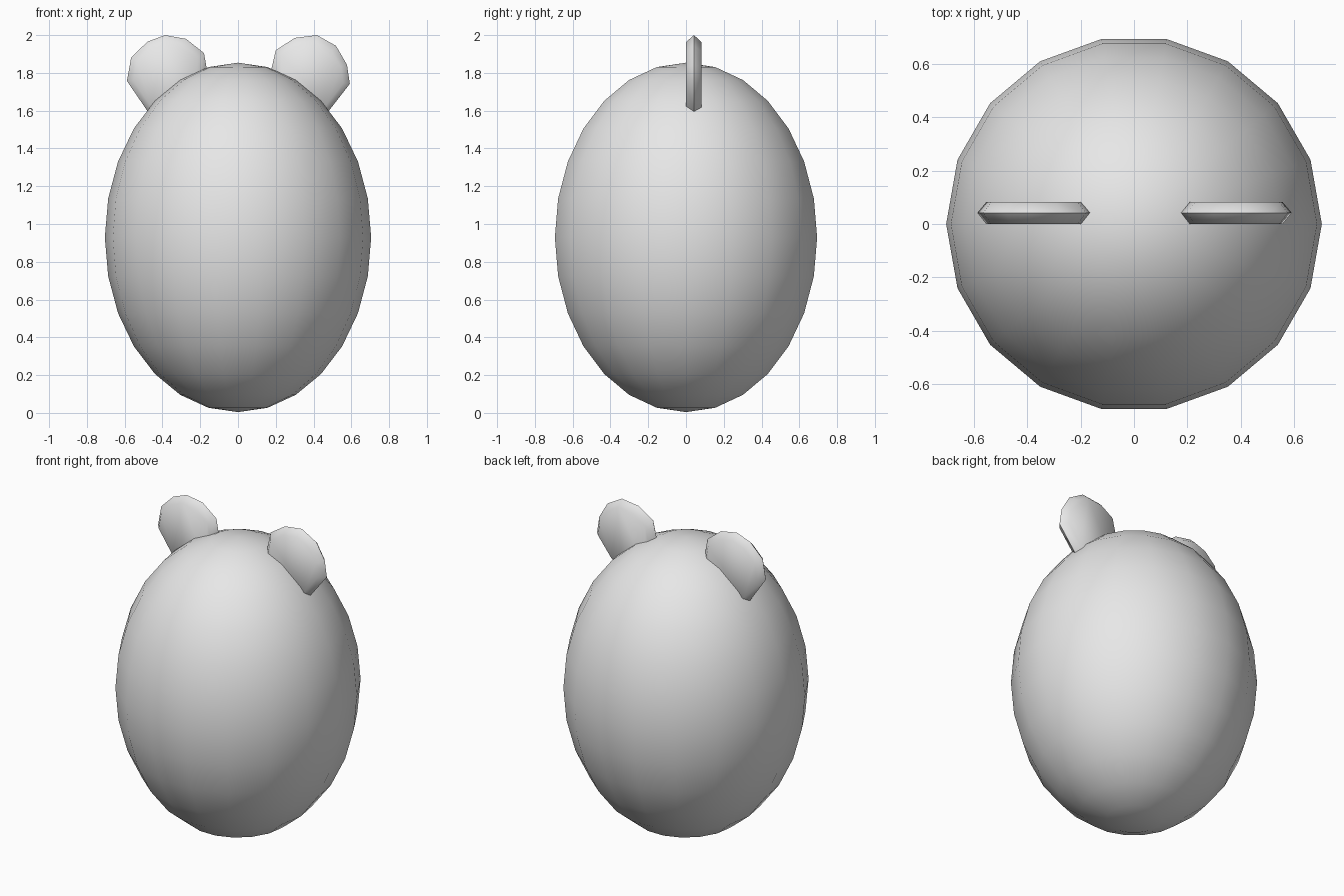
import bpy, bmesh, math
from mathutils import Matrix

cube = bpy.data.objects.get("Cube")
if cube:
    bpy.data.objects.remove(cube, do_unlink=True)

# Single plain colour
grey = bpy.data.materials.new("plain_grey")
grey.use_nodes = True
color = (0.8, 0.8, 0.8, 1)
grey.diffuse_color = color
grey.node_tree.nodes["Principled BSDF"].inputs["Base Color"].default_value = color


def finish(bm, name, angle):
    """Turn a bmesh into a smooth-shaded object."""
    bmesh.ops.recalc_face_normals(bm, faces=bm.faces)
    mesh = bpy.data.meshes.new(name)
    bm.to_mesh(mesh)
    bm.free()
    mesh.materials.append(grey)
    obj = bpy.data.objects.new(name, mesh)
    bpy.context.collection.objects.link(obj)
    bpy.ops.object.select_all(action="DESELECT")
    obj.select_set(True)
    bpy.context.view_layer.objects.active = obj
    bpy.ops.object.shade_smooth_by_angle(angle=math.radians(angle))
    return obj


# Egg-shaped body
bm = bmesh.new()
bmesh.ops.create_uvsphere(bm, u_segments=18, v_segments=14, radius=1)
place = (Matrix.Translation((0, 0, 0.929))
         @ Matrix.Diagonal((0.705, 0.705, 0.925, 1))
         @ Matrix.Rotation(math.radians(10), 4, "Z"))
bmesh.ops.transform(bm, matrix=place, verts=bm.verts)
finish(bm, "body", 60)


def make_ear(name, side, outline):
    """Flat ear with a ridge around its rim; its root lies inside the body."""
    cx, cz = 0.38, 1.77
    points = outline + [(0.28, 1.48), (0.2, 1.6)]
    bm = bmesh.new()
    rings = []
    for y, scale in ((0, 0.84), (0.042, 1), (0.082, 0.84)):
        rings.append([bm.verts.new((side * (cx + (x - cx) * scale), y,
                                    cz + (z - cz) * scale)) for x, z in points])
    for a, b in zip(rings, rings[1:]):
        for i in range(len(points)):
            j = (i + 1) % len(points)
            bm.faces.new((a[i], a[j], b[j], b[i]))
    bm.faces.new(rings[0])
    bm.faces.new(rings[-1])
    finish(bm, name, 60)


# Two ears with slightly different outlines
make_ear("right_ear", -1, [
    (0.165, 1.82), (0.18, 1.905), (0.275, 1.98), (0.386, 2.0),
    (0.48, 1.965), (0.566, 1.88), (0.588, 1.757), (0.476, 1.593)])
make_ear("left_ear", 1, [
    (0.177, 1.82), (0.2, 1.92), (0.3, 1.985), (0.418, 2.0),
    (0.519, 1.943), (0.577, 1.843), (0.592, 1.742), (0.48, 1.598)])
